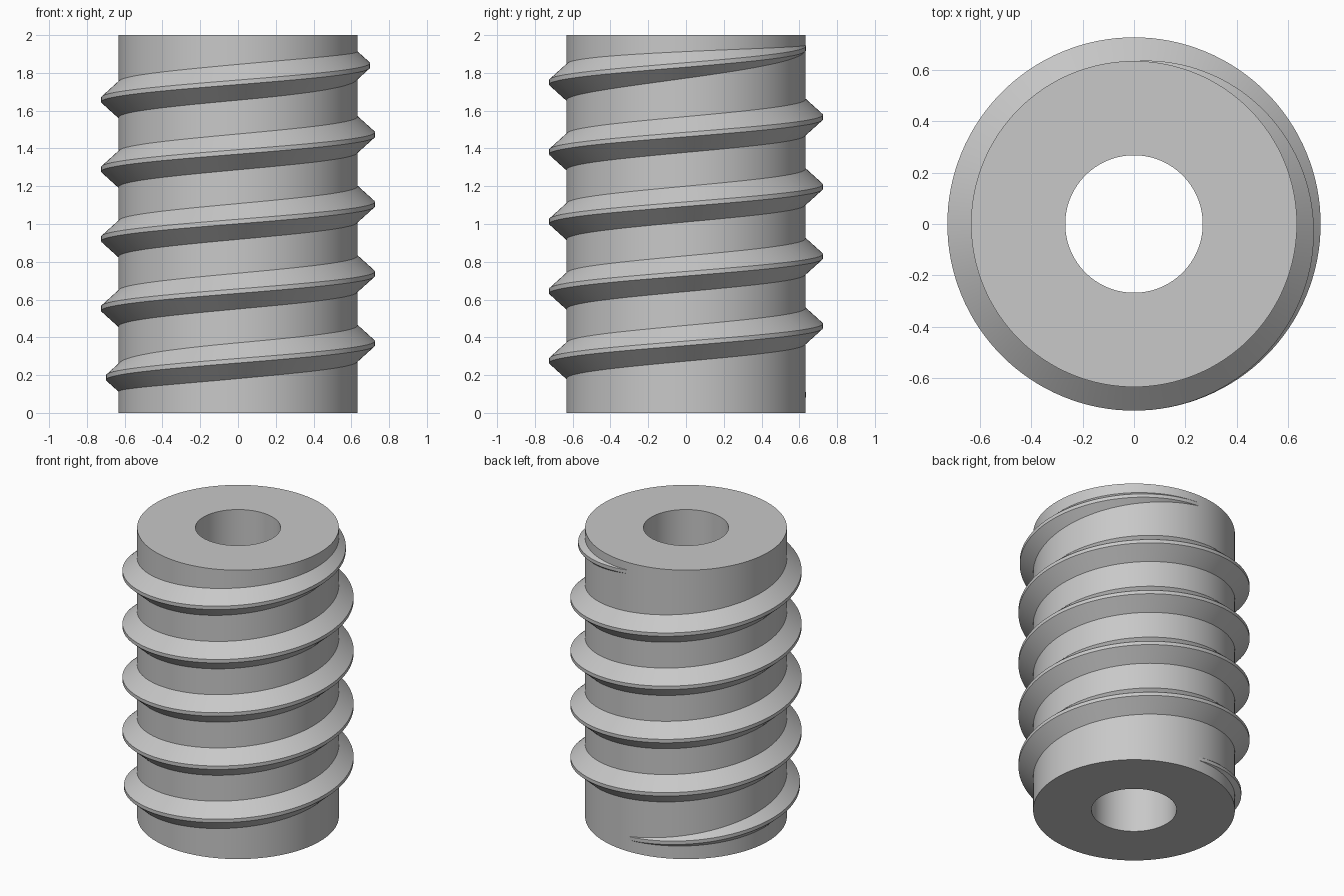
import bpy, bmesh, math

if "Cube" in bpy.data.objects:
    bpy.data.objects.remove(bpy.data.objects["Cube"])

CORE_R, BORE_R, HEIGHT = 0.633, 0.267, 2.0
CREST_R, CREST_HALF, SLOPE = 0.725, 0.012, 0.9
PITCH, TURNS, START_Z = 0.3685, 5, 0.092
SEG = 128

steel = bpy.data.materials.new("grey steel")
steel.diffuse_color = (0.58, 0.58, 0.58, 1)
steel.use_nodes = True
steel.node_tree.nodes["Principled BSDF"].inputs["Base Color"].default_value = steel.diffuse_color


def ring_sweep(name, rings, closed):
    """Skin a list of equal closed cross-sections; loop round or cap the ends."""
    bm = bmesh.new()
    rows = [[bm.verts.new(p) for p in ring] for ring in rings]
    n = len(rows[0])
    pairs = list(zip(rows, rows[1:])) + ([(rows[-1], rows[0])] if closed else [])
    for a, b in pairs:
        for i in range(n):
            j = (i + 1) % n
            bm.faces.new((a[i], a[j], b[j], b[i]))
    if not closed:
        bm.faces.new(rows[0])
        bm.faces.new(rows[-1])
    bmesh.ops.recalc_face_normals(bm, faces=bm.faces)
    mesh = bpy.data.meshes.new(name)
    bm.to_mesh(mesh)
    bm.free()
    mesh.materials.append(steel)
    obj = bpy.data.objects.new(name, mesh)
    bpy.context.collection.objects.link(obj)
    bpy.ops.object.select_all(action='DESELECT')
    obj.select_set(True)
    bpy.context.view_layer.objects.active = obj
    bpy.ops.object.shade_smooth_by_angle(angle=math.radians(30))
    return obj


def place(profile, angle):
    """Stand an (r, z) profile at an angle about the z axis."""
    return [(r * math.cos(angle), r * math.sin(angle), z) for r, z in profile]


# Hollow cylindrical core
tube = [(BORE_R, 0), (CORE_R, 0), (CORE_R, HEIGHT), (BORE_R, HEIGHT)]
ring_sweep("hollow_core", [place(tube, 2 * math.pi * k / SEG) for k in range(SEG)], True)


# Trapezoid thread, sinking into the core over half a turn at each end
def thread_profile(t):
    fade = min(t, TURNS - t, 0.5)
    crest = CORE_R + (CREST_R - CORE_R) * math.sin(math.pi * fade)
    root = CORE_R - 0.004
    half = CREST_HALF + SLOPE * (crest - root)
    z = START_Z + PITCH * t
    return [(root, z - half), (crest, z - CREST_HALF),
            (crest, z + CREST_HALF), (root, z + half)]


steps = TURNS * SEG
thread = [place(thread_profile(k / SEG), math.pi / 2 + 2 * math.pi * k / SEG)
          for k in range(steps + 1)]
ring_sweep("helical_thread", thread, False)
